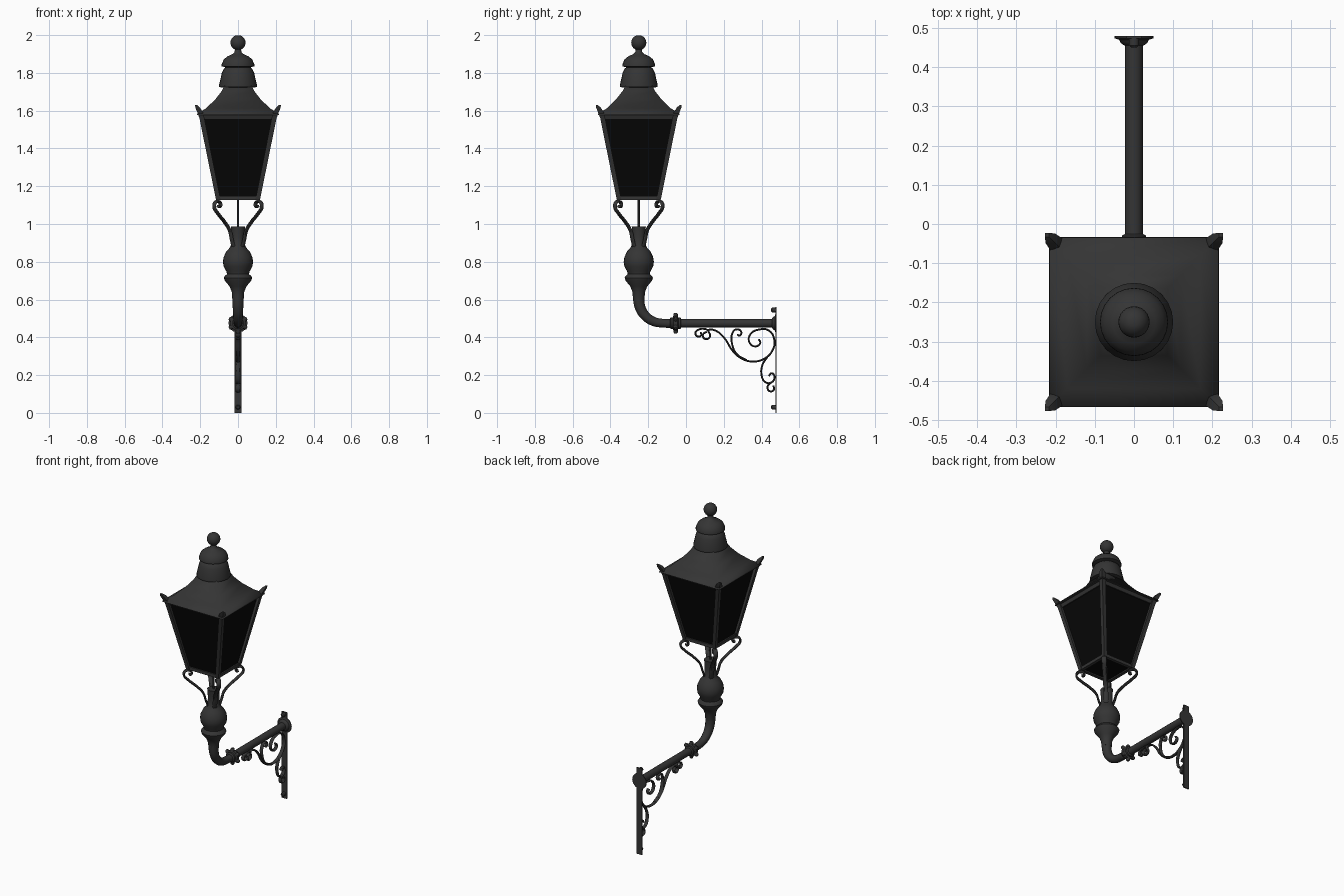
import bpy, bmesh, math
from mathutils import Matrix, Vector

cube = bpy.data.objects.get("Cube")
if cube:
    bpy.data.objects.remove(cube)

LAMP_Y = -0.25   # lantern axis
ARM_Z = 0.475    # height of the horizontal arm


def material(name, value, rough):
    m = bpy.data.materials.new(name)
    m.use_nodes = True
    m.diffuse_color = (value, value, value, 1)
    bsdf = m.node_tree.nodes["Principled BSDF"]
    bsdf.inputs["Base Color"].default_value = (value, value, value, 1)
    bsdf.inputs["Roughness"].default_value = rough
    return m


iron = material("dark iron", 0.035, 0.6)
glass = material("black glass", 0.002, 0.5)


def add(name, mesh, mat=iron, matrix=None, angle=40):
    mesh.name = name
    mesh.materials.clear()
    mesh.materials.append(mat)
    ob = bpy.data.objects.new(name, mesh)
    bpy.context.collection.objects.link(ob)
    if matrix:
        ob.matrix_world = matrix
    bpy.ops.object.select_all(action="DESELECT")
    ob.select_set(True)
    bpy.context.view_layer.objects.active = ob
    bpy.ops.object.shade_smooth_by_angle(angle=math.radians(angle))
    return ob


def loft(name, rings, mat=iron, matrix=None, angle=40):
    """Skin a list of vertex rings and cap both ends."""
    bm = bmesh.new()
    rows = [[bm.verts.new(p) for p in ring] for ring in rings]
    n = len(rows[0])
    for a, b in zip(rows, rows[1:]):
        for i in range(n):
            j = (i + 1) % n
            bm.faces.new((a[i], a[j], b[j], b[i]))
    bm.faces.new(rows[0][::-1])
    bm.faces.new(rows[-1])
    bmesh.ops.recalc_face_normals(bm, faces=bm.faces)
    mesh = bpy.data.meshes.new(name)
    bm.to_mesh(mesh)
    bm.free()
    return add(name, mesh, mat, matrix, angle)


def turned(name, profile, matrix, sides=24):
    """Revolve (radius, height) points around local z."""
    steps = [2 * math.pi * i / sides for i in range(sides)]
    return loft(name, [[(r * math.cos(t), r * math.sin(t), z) for t in steps]
                       for r, z in profile], matrix=matrix)


def square(name, sections, mat=iron, angle=40):
    """Loft axis-aligned rectangles given as (x, y, half_x, half_y, z)."""
    corners = ((-1, -1), (1, -1), (1, 1), (-1, 1))
    return loft(name, [[(x + a * hx, LAMP_Y + y + b * hy, z) for a, b in corners]
                       for x, y, hx, hy, z in sections], mat, angle=angle)


def strip(name, points, matrix, depth, width=0.0, radii=None, smooth=True):
    """Sweep a tube or flat strap along points in a local plane."""
    cu = bpy.data.curves.new(name, "CURVE")
    cu.dimensions = "3D" if width == 0 else "2D"
    cu.fill_mode = "FULL" if width == 0 else "NONE"
    cu.bevel_depth, cu.extrude = depth, width
    cu.bevel_resolution = 4 if width == 0 else 0
    cu.resolution_u = 5
    cu.use_fill_caps = True
    sp = cu.splines.new("BEZIER")
    sp.bezier_points.add(len(points) - 1)
    for i, (p, q) in enumerate(zip(sp.bezier_points, points)):
        p.co = (q[0], q[1], 0)
        p.handle_left_type = p.handle_right_type = "AUTO" if smooth else "VECTOR"
        p.radius = radii[i] if radii else 1
    tmp = bpy.data.objects.new(name + "_path", cu)
    bpy.context.collection.objects.link(tmp)
    deps = bpy.context.evaluated_depsgraph_get()
    mesh = bpy.data.meshes.new_from_object(tmp.evaluated_get(deps))
    bpy.data.objects.remove(tmp)
    return add(name, mesh, iron, matrix, 45)


def upright(angle, y):
    """Matrix of a vertical plane through (0, y) facing along the given angle."""
    u, v = Vector((math.cos(angle), math.sin(angle), 0)), Vector((0, 0, 1))
    m = Matrix((u, v, u.cross(v))).transposed().to_4x4()
    m.translation = (0, y, 0)
    return m


axis = Matrix.Translation((0, LAMP_Y, 0))
side = upright(math.pi / 2, 0)
along_y = Matrix.Translation((0, 0, ARM_Z)) @ Matrix.Rotation(-math.pi / 2, 4, "X")

# Lantern body: panes, rails and roof
square("glass_panes", [(0, 0, .104, .104, 1.135), (0, 0, .188, .188, 1.565)], glass)
square("top_rail", [(0, 0, .193, .193, 1.557), (0, 0, .203, .203, 1.582)])
roof = [(.217, 1.577), (.215, 1.585), (.17, 1.612), (.12, 1.66), (.085, 1.705), (.07, 1.735)]
square("roof", [(0, 0, h, h, z) for h, z in roof], angle=70)
for s in (-1, 1):
    square("bottom_rail_x", [(0, s * .105, .113, .01, z) for z in (1.127, 1.147)])
    square("bottom_rail_y", [(s * .105, 0, .01, .113, z) for z in (1.127, 1.147)])

# Corner posts with flared horns
post = [(.104, .012, 1.127), (.191, .013, 1.56), (.2, .015, 1.59),
        (.214, .012, 1.617), (.222, .005, 1.63)]
for sx in (-1, 1):
    for sy in (-1, 1):
        square("corner_post", [(sx * c, sy * c, h, h, z) for c, h, z in post])

# Chimney cap and ball finial
turned("lower_cap", [(.06, 1.72), (.1, 1.725), (.1, 1.737), (.092, 1.77), (.086, 1.8),
                     (.075, 1.822), (.058, 1.835)], axis)
turned("upper_cap", [(.05, 1.825), (.087, 1.835), (.086, 1.847), (.075, 1.872),
                     (.055, 1.888), (.028, 1.9), (.018, 1.91), (.016, 1.93)], axis)
ball = [(.04 * math.sin(t * math.pi / 12), 1.96 - .04 * math.cos(t * math.pi / 12))
        for t in range(1, 12)]
turned("ball_finial", ball, axis)

# Turned stem under the lantern
turned("gas_rod", [(.006, .97), (.006, 1.14)], axis, 8)
turned("stem", [(.03, .6), (.033, .64), (.045, .67), (.07, .7), (.075, .715), (.07, .724),
                (.058, .735), (.062, .75), (.076, .775), (.08, .8), (.076, .825),
                (.062, .855), (.046, .872), (.036, .89), (.034, .93), (.036, .975),
                (.038, .988)], axis)

# Four curled straps that carry the lantern
strap = [(.035, .88), (.048, .92), (.062, .965), (.1, 1.01), (.15, 1.055), (.178, 1.09),
         (.172, 1.113), (.15, 1.12), (.132, 1.108), (.136, 1.092), (.148, 1.094)]
for k in range(4):
    strip("lantern_strap", strap, upright(math.pi / 4 + k * math.pi / 2, LAMP_Y), .006, .008)

# Bent arm
bend = [(LAMP_Y + .125 * (1 - math.cos(t)), ARM_Z + .125 * (1 - math.sin(t)))
        for t in (0, math.pi / 8, math.pi / 4, 3 * math.pi / 8, math.pi / 2)]
strip("bent_arm", [(LAMP_Y, .65)] + bend + [(0, ARM_Z), (.475, ARM_Z)], side, .023,
      radii=[1.45, 1.3, 1.2, 1.12, 1.05, 1, 1, 1])

# Bolted collar on the arm
turned("collar", [(.024, -.085), (.031, -.08), (.031, -.07), (.04, -.066), (.04, -.045),
                  (.031, -.041), (.031, -.03), (.024, -.026)], along_y)
for k in range(6):
    turned("collar_bolt", [(.012, .03), (.012, .048), (.007, .054)],
           Matrix.Translation((0, -.055, ARM_Z)) @
           Matrix.Rotation(k * math.pi / 3, 4, "Y"), 8)

# Wall plate with rosette and bolts
loft("wall_plate", [[(-.019, y, 0), (.019, y, 0), (.019, y, .56), (-.019, y, .56)]
                    for y in (.473, .48)])
turned("rosette", [(.024, .455), (.034, .462), (.038, .47), (.05, .474), (.05, .48)], along_y)
for z in (.03, .545):
    turned("plate_bolt", [(.007, .45), (.013, .456), (.013, .475)],
           Matrix.Translation((0, 0, z - ARM_Z)) @ along_y, 10)

# Scrollwork bracket under the arm
scrolls = {
    "main_scroll": [(.11, .43), (.09, .415), (.095, .395), (.115, .392), (.128, .41),
                    (.12, .437), (.15, .438), (.2, .4), (.25, .325), (.3, .285), (.36, .272),
                    (.42, .29), (.46, .335), (.468, .385), (.44, .435), (.39, .442),
                    (.34, .415), (.335, .375), (.365, .352), (.393, .37), (.385, .39)],
    "inner_scroll": [(.27, .415), (.285, .41), (.292, .43), (.265, .442), (.245, .42),
                     (.243, .37), (.27, .31), (.32, .28)],
    "lower_scroll": [(.43, .295), (.405, .255), (.4, .2), (.42, .163), (.45, .16),
                     (.468, .185), (.455, .21), (.438, .195)],
    "small_curl": [(.12, .437), (.095, .445), (.065, .44), (.05, .425), (.06, .405),
                   (.08, .41), (.078, .428)],
    "foot_curl": [(.45, .16), (.432, .14), (.442, .115), (.465, .122), (.462, .145)],
}
for name, pts in scrolls.items():
    strip(name, pts, side, .005, .007)
